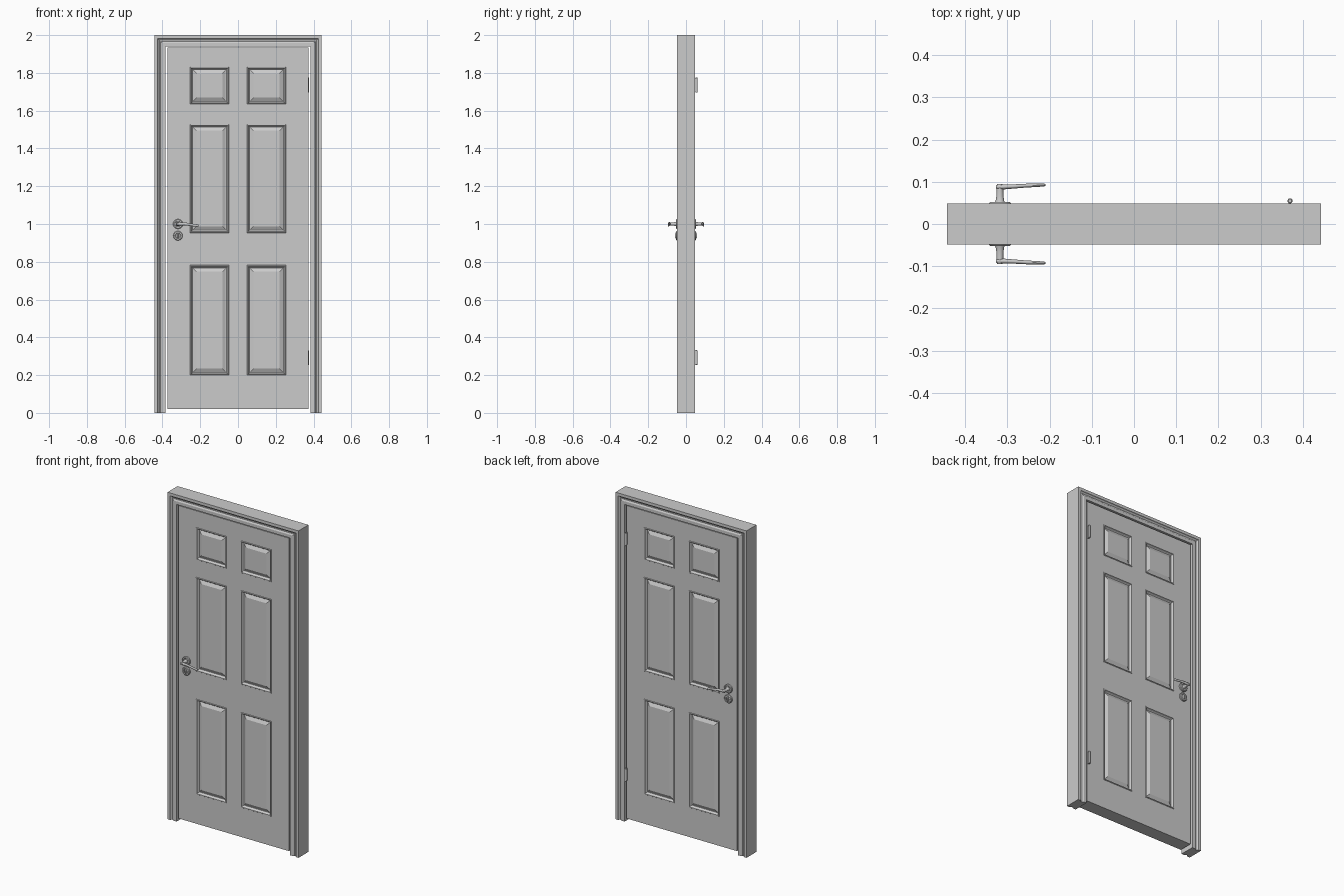
import bpy, bmesh, math

if "Cube" in bpy.data.objects:
    bpy.data.objects.remove(bpy.data.objects["Cube"])

W, H, D = 0.443, 2.0, 0.0485      # frame half width, height, half depth
LEAF_Y = 0.041                    # half thickness of the door leaf


def finish(bm, name, smooth=False):
    bmesh.ops.remove_doubles(bm, verts=bm.verts, dist=1e-5)
    bmesh.ops.recalc_face_normals(bm, faces=bm.faces)
    me = bpy.data.meshes.new(name)
    bm.to_mesh(me)
    bm.free()
    ob = bpy.data.objects.new(name, me)
    bpy.context.collection.objects.link(ob)
    if smooth:
        bpy.ops.object.select_all(action='DESELECT')
        ob.select_set(True)
        bpy.context.view_layer.objects.active = ob
        bpy.ops.object.shade_smooth_by_angle(angle=math.radians(35))
    return ob


def loft(rings, name, smooth=False):
    """Skin a list of equal-length closed rings and cap both ends."""
    bm = bmesh.new()
    vs = [[bm.verts.new(p) for p in r] for r in rings]
    n = len(rings[0])
    for a, b in zip(vs, vs[1:]):
        for i in range(n):
            j = (i + 1) % n
            bm.faces.new((a[i], a[j], b[j], b[i]))
    bm.faces.new(vs[0])
    bm.faces.new(vs[-1])
    return finish(bm, name, smooth)


def lathe_y(x, z, prof, s, name, n=32):
    """Turned part along y; prof is a list of (radius, y)."""
    ang = [2 * math.pi * i / n for i in range(n)]
    return loft([[(x + r * math.cos(a), s * y, z + r * math.sin(a)) for a in ang]
                 for r, y in prof], name, True)


# Frame: moulded profile (inset from outer edge, y), swept with mitred corners
half = [(0, D), (0.018, D), (0.021, D - 0.006), (0.027, D - 0.010),
        (0.033, D - 0.009), (0.037, D - 0.004), (0.041, D - 0.002), (0.060, D - 0.002)]
prof = [(t, -y) for t, y in half] + [(t, y) for t, y in reversed(half)]
loft([[(-W + t, y, 0) for t, y in prof],
      [(-W + t, y, H - t) for t, y in prof],
      [(W - t, y, H - t) for t, y in prof],
      [(W - t, y, 0) for t, y in prof]], "door_frame")

# Door leaf: grid of stiles and rails with six moulded panels on both faces
xs = [-0.373, -0.254, -0.048, 0.048, 0.254, 0.373]
zs = [0.02, 0.20, 0.782, 0.953, 1.528, 1.635, 1.832, 1.934]
steps = [(0, 0), (0.002, 0.003), (0.006, 0.003), (0.010, -0.006),
         (0.014, -0.010), (0.017, -0.010), (0.034, -0.001)]   # inset, height
bm = bmesh.new()
for s in (-1, 1):
    def rect(i, k, t, h):
        x0, x1, z0, z1 = xs[i] + t, xs[i + 1] - t, zs[k] + t, zs[k + 1] - t
        return [bm.verts.new((x, s * (LEAF_Y + h), z))
                for x, z in ((x0, z0), (x1, z0), (x1, z1), (x0, z1))]
    for i in range(5):
        for k in range(7):
            if i % 2 and k % 2:
                rings = [rect(i, k, t, h) for t, h in steps]
                for a, b in zip(rings, rings[1:]):
                    for c in range(4):
                        d = (c + 1) % 4
                        bm.faces.new((a[c], a[d], b[d], b[c]))
                bm.faces.new(rings[-1])
            else:
                bm.faces.new(rect(i, k, 0, 0))
bmesh.ops.remove_doubles(bm, verts=bm.verts, dist=1e-5)
bmesh.ops.bridge_loops(bm, edges=[e for e in bm.edges if e.is_boundary])
finish(bm, "door_leaf")

# Lever handles and lock roses, front and back
HX = -0.318
lever = [(-0.327, 0.088, 0.003, 0.006, 1.000), (-0.323, 0.088, 0.006, 0.009, 1.000),
         (-0.310, 0.088, 0.006, 0.009, 1.001), (-0.285, 0.089, 0.005, 0.008, 1.001),
         (-0.255, 0.091, 0.0045, 0.007, 0.997), (-0.228, 0.092, 0.004, 0.007, 0.993),
         (-0.214, 0.0925, 0.0035, 0.006, 0.992), (-0.210, 0.0925, 0.002, 0.004, 0.992)]
for s, side in ((-1, "front"), (1, "back")):
    lathe_y(HX, 1.0, [(0.026, LEAF_Y - 0.001), (0.026, 0.049), (0.023, 0.0525),
                      (0.017, 0.0525), (0.015, 0.051)], s, side + "_handle_rose")
    lathe_y(HX, 1.0, [(0.012, 0.050), (0.010, 0.056), (0.0085, 0.065), (0.008, 0.080),
                      (0.008, 0.092), (0.006, 0.095)], s, side + "_handle_neck", 24)
    ang = [2 * math.pi * i / 16 for i in range(16)]
    loft([[(x, s * (y + ry * math.cos(a)), z + rz * math.sin(a)) for a in ang]
          for x, y, ry, rz, z in lever], side + "_lever", True)
    lathe_y(HX, 0.938, [(0.025, LEAF_Y - 0.001), (0.025, 0.049), (0.022, 0.0525),
                        (0.015, 0.0525), (0.013, 0.050)], s, side + "_lock_rose")
    # Thumb turn standing on the lock rose
    loft([[(HX + 0.005 * k * math.cos(a), s * y, 0.938 + 0.016 * k * math.sin(a)) for a in ang]
          for k, y in ((1, 0.049), (1, 0.055), (0.7, 0.058))], side + "_thumb_turn", True)

# Hinge barrels on the back
for z0, z1, name in ((0.253, 0.332, "lower_hinge"), (1.695, 1.775, "upper_hinge")):
    ang = [2 * math.pi * i / 20 for i in range(20)]
    loft([[(0.370 + r * math.cos(a), 0.055 + r * math.sin(a), z) for a in ang]
          for r, z in ((0.004, z0), (0.006, z0 + 0.002), (0.006, z1 - 0.002), (0.004, z1))],
         name, True)
    # Pin lug tying the barrel to the leaf edge
    loft([[(x, y, z) for x, y in ((0.366, 0.036), (0.372, 0.036), (0.372, 0.054), (0.366, 0.054))]
          for z in (z0 + 0.003, z1 - 0.003)], name + "_plate")
